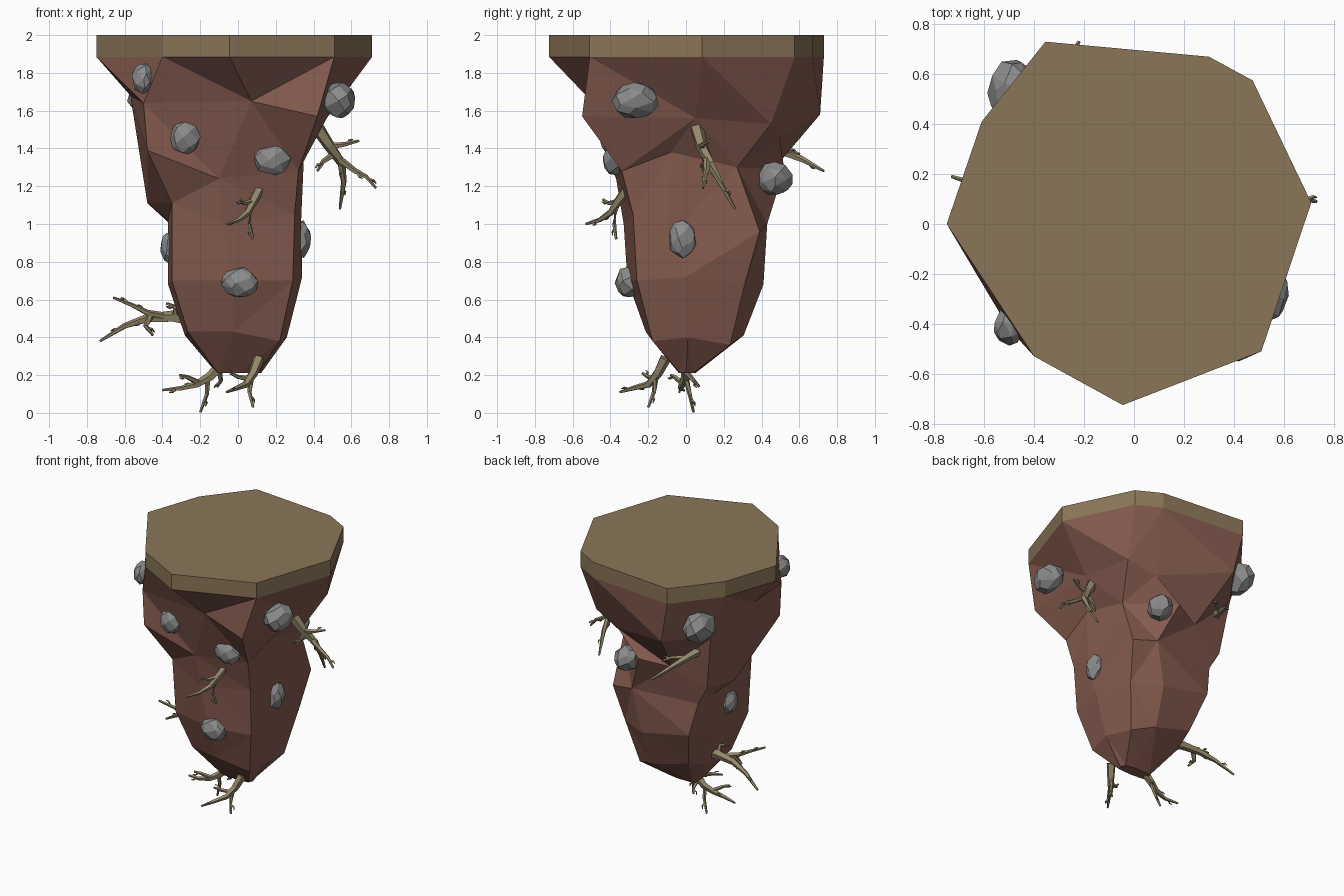
import bpy, bmesh, math, random
from mathutils import Vector

random.seed(4)


def material(name, rgb):
    m = bpy.data.materials.new(name)
    m.diffuse_color = (*rgb, 1)
    return m


EARTH = material("earth", (0.235, 0.105, 0.078))
TOPSOIL = material("topsoil", (0.255, 0.18, 0.098))
STONE = material("stone", (0.26, 0.26, 0.265))
ROOT = material("root", (0.30, 0.25, 0.15))


def finish(bm, name, mat):
    bmesh.ops.recalc_face_normals(bm, faces=bm.faces[:])
    me = bpy.data.meshes.new(name)
    bm.to_mesh(me)
    bm.free()
    me.materials.append(mat)
    ob = bpy.data.objects.new(name, me)
    bpy.context.collection.objects.link(ob)
    return ob


def loft(bm, rings):
    """Bridge rings of equal length and close both ends."""
    loops = [[bm.verts.new(p) for p in r] for r in rings]
    for a, b in zip(loops, loops[1:]):
        for i in range(len(a)):
            j = (i + 1) % len(a)
            bm.faces.new((a[i], a[j], b[j], b[i]))
    bm.faces.new(loops[0])
    bm.faces.new(loops[-1])


# Flat topsoil cap
rim = [(-.40, -.53), (-.045, -.725), (.51, -.51), (.71, .085), (.475, .575),
       (.30, .67), (-.355, .73), (-.61, .41), (-.75, 0)]
bm = bmesh.new()
loft(bm, [[(x, y, z) for x, y in rim] for z in (1.885, 2.0)])
finish(bm, "topsoil_cap", TOPSOIL)

# Faceted earth body, tapering to a small foot
ledge = [(-.50, -.42, 1.64), (.07, -.50, 1.65), (.42, -.55, 1.57),
         (.47, .05, 1.56), (.43, .45, 1.53), (.22, .495, 1.46),
         (-.29, .71, 1.58), (-.50, .42, 1.55), (-.57, 0, 1.68)]
neck = [(-.48, -.43, 1.39), (-.10, -.37, 1.24), (.32, -.34, 1.28),
        (.35, -.08, 1.38), (.33, .27, 1.30), (.03, .52, 1.29),
        (-.18, .43, 1.25), (-.44, .38, 1.14), (-.48, .10, 1.11)]
waist = [(-.35, -.28, 1.11), (-.08, -.33, 1.0), (.30, -.28, 1.05),
         (.33, -.10, .92), (.335, .39, .96), (.15, .43, 1.0),
         (-.36, .37, 1.0), (-.37, .20, 1.01), (-.37, 0, 1.02)]
belly = [(-.35, -.24, .70), (-.03, -.31, .70), (.29, -.26, .70),
         (.34, 0, .72), (.29, .31, .68), (.08, .41, .68),
         (-.31, .41, .76), (-.36, .17, .70), (-.37, -.02, .68)]
low = [(x * .76, y * .72 + .01, z - .27 - .05 * (x > .2)) for x, y, z in belly]
foot = [(x * .33 + .01, y * .12, .21) for x, y, z in belly]
bm = bmesh.new()
loft(bm, [[(x, y, 1.885) for x, y in rim], ledge, neck, waist, belly, low, foot])
bmesh.ops.triangulate(bm, faces=bm.faces[:], quad_method='SHORT_EDGE')
finish(bm, "earth_body", EARTH)


# Embedded stones: hulls of jittered, evenly spread points
def stone(name, centre, radii, n=30):
    bm = bmesh.new()
    for i in range(n):
        h = 1 - 2 * (i + .5) / n
        a = i * 2.39996 + random.uniform(-.25, .25)
        s = math.sqrt(1 - h * h)
        k = random.uniform(1.0, 1.1)
        d = (s * math.cos(a) * k, s * math.sin(a) * k, h * k)
        bm.verts.new([c + r * v for c, r, v in zip(centre, radii, d)])
    bmesh.ops.convex_hull(bm, input=bm.verts[:])
    bmesh.ops.dissolve_limit(bm, angle_limit=math.radians(14),
                             verts=bm.verts[:], edges=bm.edges[:])
    finish(bm, name, STONE)


stones = [((-.28, -.40, 1.46), (.08, .06, .09)),
          ((.18, -.38, 1.34), (.095, .06, .08)),
          ((.01, -.31, .69), (.095, .065, .08)),
          ((-.50, -.41, 1.77), (.06, .075, .08)),
          ((.53, -.27, 1.655), (.09, .12, .092)),
          ((.335, -.02, .92), (.05, .07, .095)),
          ((-.36, .0, .87), (.05, .075, .085)),
          ((.16, .47, 1.24), (.09, .09, .085)),
          ((-.48, .53, 1.67), (.10, .125, .11))]
for i, (c, r) in enumerate(stones, 1):
    stone(f"stone_{i}", c, r)


# Roots: tapered five-sided tubes with forks and short random twigs
def tube(bm, path, r0, r1=.007, sides=5):
    pts = [Vector(p) for p in path]
    rings = []
    for i, p in enumerate(pts):
        t = pts[min(i + 1, len(pts) - 1)] - pts[max(i - 1, 0)]
        q = t.to_track_quat('Z', 'X')
        r = r0 + (r1 - r0) * i / (len(pts) - 1)
        rings.append([p + q @ Vector((r * math.cos(a), r * math.sin(a), 0))
                      for a in (math.tau * k / sides for k in range(sides))])
    loft(bm, rings)


def root(name, r0, main, *forks):
    bm = bmesh.new()
    tube(bm, main, r0)
    for f in forks:
        tube(bm, f, r0 * .5)
    for path in (main[1:], *forks):
        for a, b in zip(path[1:], path[2:]):
            a, b = Vector(a), Vector(b)
            side = (b - a).orthogonal().normalized()
            side = side * random.choice((-1, 1)) + (b - a).normalized() * .7
            mid = a.lerp(b, .3)
            bend = mid + side * .022
            tube(bm, [mid, bend, bend + (b - a).normalized() * .02], r0 * .28, .003, 4)
    finish(bm, name, ROOT)


root("right_root", .04,
     [(.40, .05, 1.54), (.48, .08, 1.42), (.55, .13, 1.32), (.56, .18, 1.22), (.54, .26, 1.08)],
     [(.54, .11, 1.34), (.62, .11, 1.28), (.68, .10, 1.25), (.73, .09, 1.19)],
     [(.48, .08, 1.41), (.56, .09, 1.42), (.64, .12, 1.44)],
     [(.51, .10, 1.37), (.45, .10, 1.33), (.42, .09, 1.28)])
root("front_root", .03,
     [(.12, -.30, 1.20), (.08, -.36, 1.12), (.05, -.40, 1.06), (0, -.46, 1.02), (-.06, -.53, 1.0)],
     [(.07, -.37, 1.09), (.06, -.38, 1.0), (.08, -.37, .92)],
     [(.08, -.36, 1.12), (.03, -.41, 1.11), (.01, -.44, 1.13)])
root("left_root", .042,
     [(-.22, .08, .49), (-.34, .10, .51), (-.48, .12, .50), (-.60, .15, .46), (-.73, .19, .38)],
     [(-.38, .10, .51), (-.48, .06, .53), (-.56, .04, .57), (-.66, 0, .61)],
     [(-.46, .08, .52), (-.49, .05, .46), (-.45, .04, .41)],
     [(-.33, .09, .51), (-.33, .06, .56), (-.38, .05, .58)])
root("back_root", .035,
     [(-.39, .38, 1.42), (-.35, .50, 1.39), (-.29, .62, 1.34), (-.22, .73, 1.28)],
     [(-.34, .50, 1.39), (-.27, .55, 1.39), (-.22, .60, 1.37)])
root("lower_left_root", .032,
     [(-.07, 0, .27), (-.15, 0, .19), (-.22, -.02, .15), (-.30, -.03, .13), (-.40, -.01, .12)],
     [(-.16, 0, .18), (-.165, .02, .10), (-.20, .04, .003)],
     [(-.21, -.02, .16), (-.27, -.06, .19), (-.31, -.08, .20)],
     [(-.10, 0, .22), (-.09, .04, .17), (-.11, .07, .14)])
root("lower_front_root", .032,
     [(.11, -.11, .29), (.08, -.15, .21), (.04, -.20, .15), (-.01, -.28, .13), (-.06, -.35, .11)],
     [(.07, -.16, .19), (.06, -.17, .11), (.08, -.20, .03)],
     [(.06, -.17, .18), (.0, -.20, .19), (-.04, -.23, .21)])
